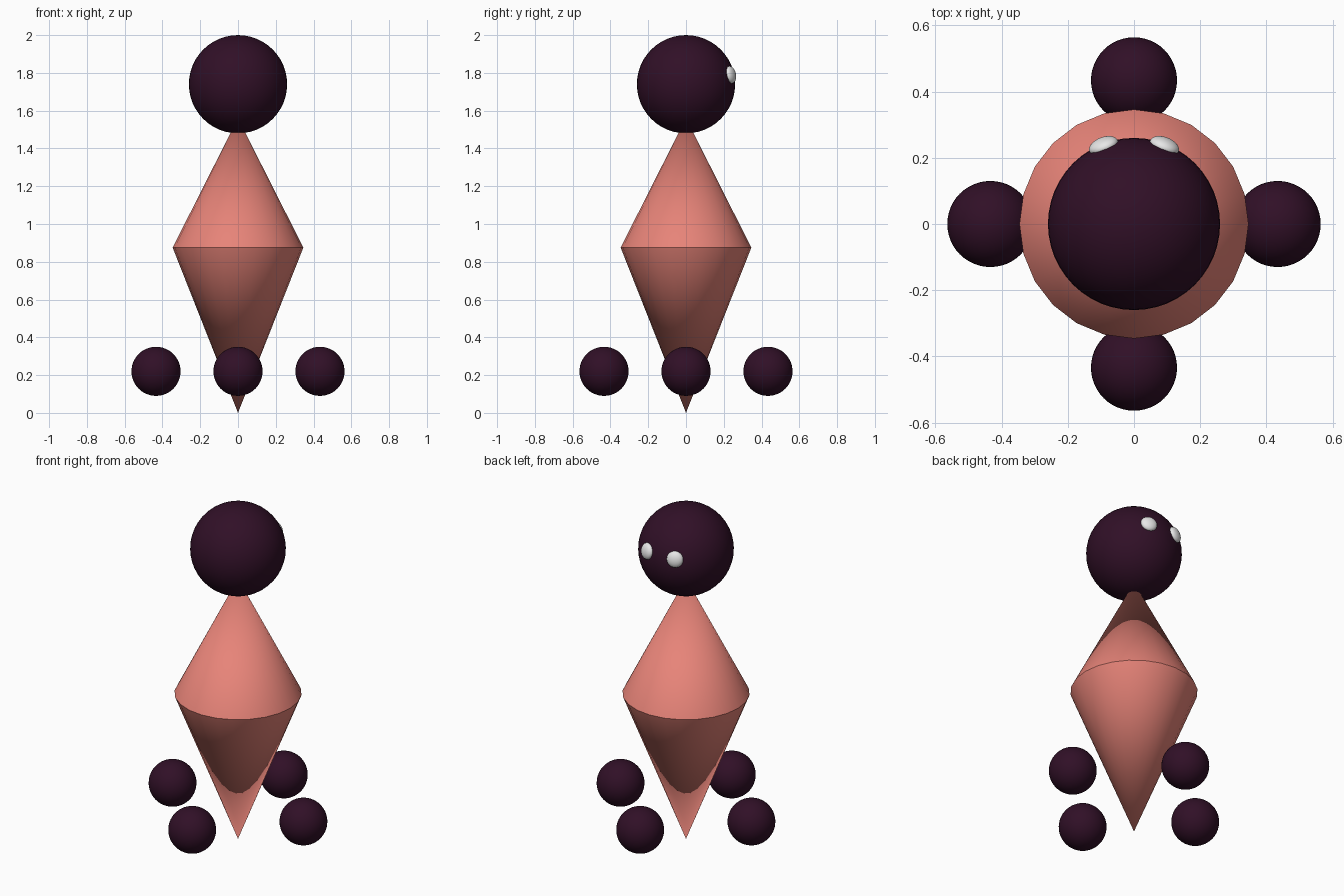
import bpy
import math
from mathutils import Vector

cube = bpy.data.objects.get("Cube")
if cube:
    bpy.data.objects.remove(cube, do_unlink=True)


def make_material(name, rgb):
    mat = bpy.data.materials.new(name)
    mat.use_nodes = True
    color = (*rgb, 1.0)
    mat.diffuse_color = color
    mat.node_tree.nodes["Principled BSDF"].inputs["Base Color"].default_value = color
    return mat


coral = make_material("coral", (0.80, 0.23, 0.19))
plum = make_material("dark plum", (0.03, 0.005, 0.02))
white = make_material("white", (0.8, 0.8, 0.8))


def finish(name, mat):
    obj = bpy.context.object
    obj.name = name
    obj.data.materials.append(mat)
    bpy.ops.object.shade_smooth_by_angle(angle=math.radians(30))
    return obj


def ball(name, radius, location, mat):
    bpy.ops.mesh.primitive_uv_sphere_add(
        segments=48, ring_count=24, radius=radius, location=location)
    return finish(name, mat)


def cone(name, bottom, top, z_low, z_high):
    bpy.ops.mesh.primitive_cone_add(
        vertices=24, radius1=bottom, radius2=top, depth=z_high - z_low,
        end_fill_type='NOTHING', location=(0, 0, (z_low + z_high) / 2))
    return finish(name, coral)


# Body: two open cones meeting at the waist
waist_radius, waist_z = 0.346, 0.875
cone("lower_body", 0, waist_radius, 0, waist_z)
cone("upper_body", waist_radius, 0, waist_z, 1.56)

# Head
head_center = Vector((0, 0, 1.74))
ball("head", 0.26, head_center, plum)

# Eyes: flattened balls lying on the head surface, on the +y side
for side, x in (("left", 0.092), ("right", -0.092)):
    offset = Vector((x, 0.236, 0.05))
    eye = ball(side + "_eye", 0.046, head_center + offset, white)
    eye.scale = (1, 1, 0.55)
    eye.rotation_euler = offset.to_track_quat('Z', 'Y').to_euler()

# Four floating feet around the lower tip
for i, name in enumerate(("left", "back", "right", "front")):
    angle = i * math.pi / 2
    spot = (0.434 * math.cos(angle), 0.434 * math.sin(angle), 0.22)
    ball(name + "_foot", 0.13, spot, plum)
